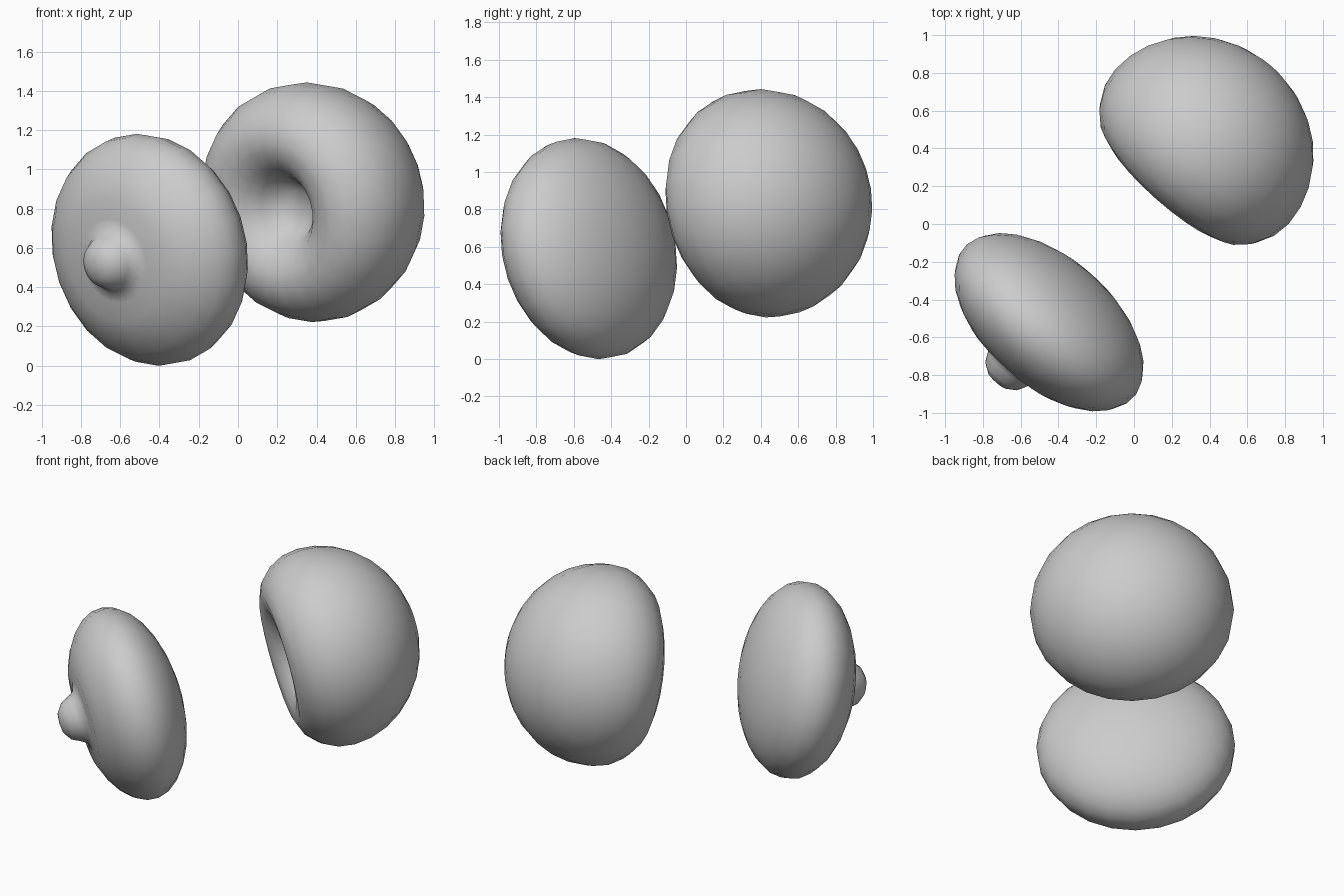
import bpy, bmesh, math
from mathutils import Vector

if "Cube" in bpy.data.objects:
    bpy.data.objects.remove(bpy.data.objects["Cube"])

SEGMENTS = 24


def arc(radius, depth, a0, a1, steps):
    # elliptical profile points (radius, height), angles in degrees
    out = []
    for i in range(steps + 1):
        t = math.radians(a0 + (a1 - a0) * i / steps)
        out.append((radius * math.cos(t), depth * math.sin(t)))
    return out


def lathe(name, profile, centre, axis):
    # spin a pole-to-pole profile round its axis and turn it into place
    bm = bmesh.new()
    rot = Vector(axis).to_track_quat('Z', 'Y')
    start = bm.verts.new((0, 0, profile[0][1]))
    end = bm.verts.new((0, 0, profile[-1][1]))
    rings = []
    for r, h in profile[1:-1]:
        rings.append([bm.verts.new((r * math.cos(2 * math.pi * i / SEGMENTS),
                                    r * math.sin(2 * math.pi * i / SEGMENTS), h))
                      for i in range(SEGMENTS)])
    for i in range(SEGMENTS):
        j = (i + 1) % SEGMENTS
        bm.faces.new((start, rings[0][j], rings[0][i]))
        bm.faces.new((end, rings[-1][i], rings[-1][j]))
        for a, b in zip(rings, rings[1:]):
            bm.faces.new((a[i], a[j], b[j], b[i]))
    bmesh.ops.recalc_face_normals(bm, faces=bm.faces)
    for f in bm.faces:
        f.smooth = True
    mesh = bpy.data.meshes.new(name)
    bm.to_mesh(mesh)
    bm.free()
    ob = bpy.data.objects.new(name, mesh)
    ob.location = centre
    ob.rotation_mode = 'QUATERNION'
    ob.rotation_quaternion = rot
    bpy.context.collection.objects.link(ob)
    return ob


AXIS = (-0.65, -0.733, -0.20)

# flattened disc with a rounded nub on its front
disc = arc(0.60, 0.325, -90, 58, 12)
disc += [(0.22, 0.28), (0.165, 0.295), (0.14, 0.335), (0.115, 0.385),
         (0.065, 0.42), (0, 0.43)]
lathe("nub_disc", disc, (-0.45, -0.52, 0.59), AXIS)

# thick bun with a matching dimple sunk into its front
bun = arc(0.615, 0.56, -90, 0, 8)
bun += [(0.60, 0.10), (0.555, 0.19), (0.485, 0.26), (0.40, 0.295),
        (0.31, 0.285), (0.23, 0.235), (0.175, 0.17), (0.14, 0.11),
        (0.08, 0.07), (0, 0.06)]
lathe("dimpled_bun", bun, (0.36, 0.41, 0.83), AXIS)
